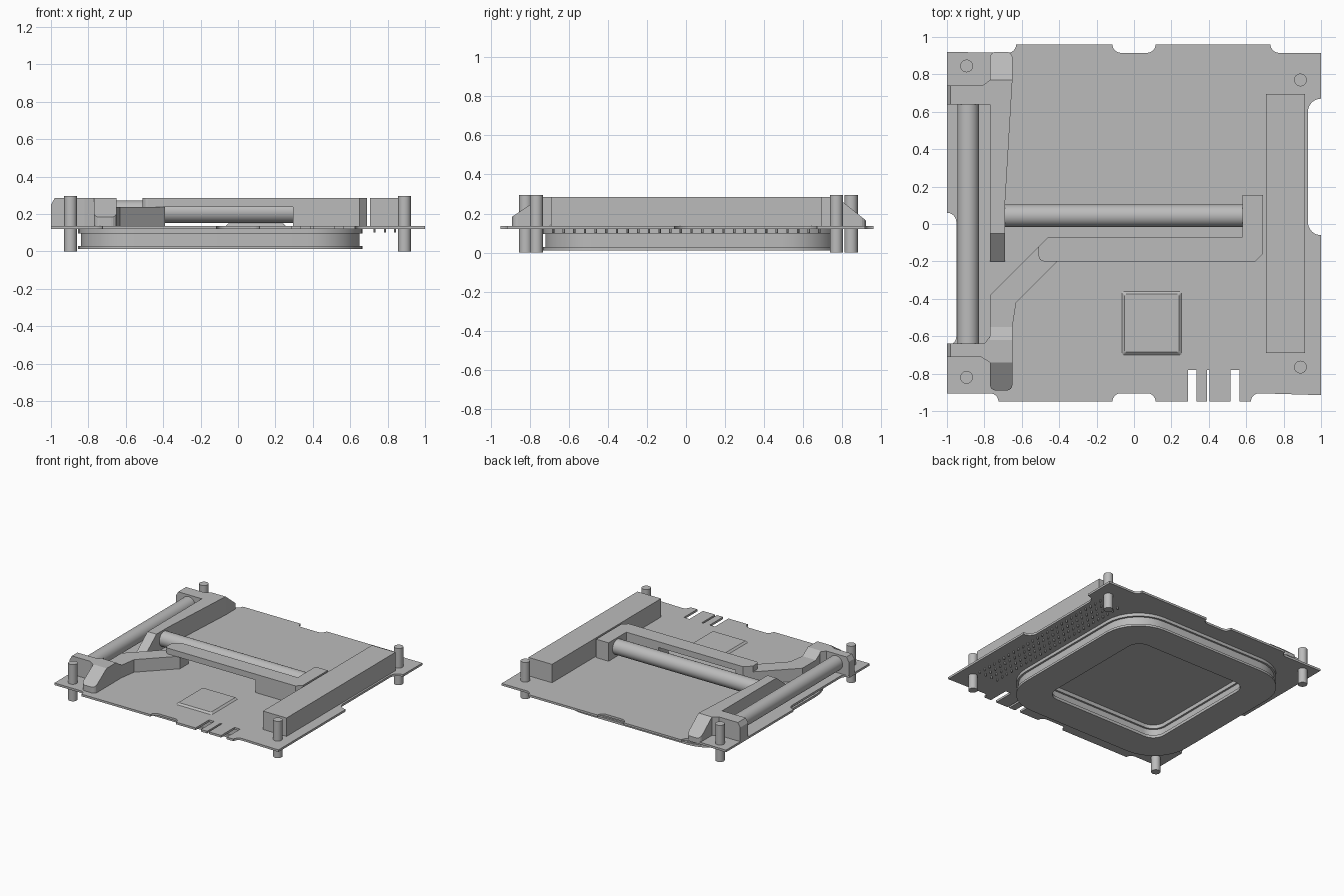
import bpy, bmesh
from math import radians, sin, cos
from mathutils import Matrix, Vector

if "Cube" in bpy.data.objects:
    bpy.data.objects.remove(bpy.data.objects["Cube"], do_unlink=True)

grey = bpy.data.materials.new("plain_grey")
grey.use_nodes = True
grey.diffuse_color = (0.5, 0.5, 0.5, 1)
grey.node_tree.nodes["Principled BSDF"].inputs["Base Color"].default_value = grey.diffuse_color

FLOOR, TOP, MID = 0.137, 0.285, 0.238   # board surface, full height, strut height


def finish(name, bm, smooth=False):
    bmesh.ops.recalc_face_normals(bm, faces=bm.faces[:])
    mesh = bpy.data.meshes.new(name)
    bm.to_mesh(mesh)
    bm.free()
    mesh.materials.append(grey)
    ob = bpy.data.objects.new(name, mesh)
    bpy.context.collection.objects.link(ob)
    if smooth:
        bpy.ops.object.select_all(action='DESELECT')
        ob.select_set(True)
        bpy.context.view_layer.objects.active = ob
        bpy.ops.object.shade_smooth_by_angle(angle=radians(35))
    return ob


def bridge(bm, loops, closed=False):
    """Join matching vertex loops with quads."""
    pairs = list(zip(loops, loops[1:] + loops[:1])) if closed else list(zip(loops, loops[1:]))
    for a, b in pairs:
        n = len(a)
        for i in range(n):
            bm.faces.new((a[i], a[(i + 1) % n], b[(i + 1) % n], b[i]))


def slab(name, outline, z0=FLOOR, z1=TOP, top=None):
    """Upright prism; top(y) gives a sloped upper face."""
    bm = bmesh.new()
    low = [bm.verts.new((x, y, z0)) for x, y in outline]
    high = [bm.verts.new((x, y, top(y) if top else z1)) for x, y in outline]
    bridge(bm, [low, high])
    bm.faces.new(low)
    bm.faces.new(high)
    return finish(name, bm)


def sweep(name, profile, a, b, axis):
    """Profile in (y, z) swept along x, or in (x, z) swept along y."""
    bm = bmesh.new()
    ends = [[bm.verts.new((d, p, z) if axis == 'x' else (p, d, z)) for p, z in profile] for d in (a, b)]
    bridge(bm, ends)
    for e in ends:
        bm.faces.new(e)
    return finish(name, bm)


def add_rod(bm, start, end, r, sides=32):
    s, e = Vector(start), Vector(end)
    turn = (e - s).to_track_quat('Z', 'Y').to_matrix().to_4x4()
    bmesh.ops.create_cone(bm, cap_ends=True, segments=sides, radius1=r, radius2=r,
                          depth=(e - s).length, matrix=Matrix.Translation((s + e) / 2) @ turn)


def rod(name, start, end, r):
    bm = bmesh.new()
    add_rod(bm, start, end, r)
    return finish(name, bm, True)


def arc(cx, cy, r, a, b, n=8):
    angles = [radians(a + (b - a) * i / n) for i in range(n + 1)]
    return [(cx + r * cos(t), cy + r * sin(t)) for t in angles]


def rounded(cx, cy, hx, hy, r):
    pts = []
    for sx, sy, a in ((1, 1, 0), (-1, 1, 90), (-1, -1, 180), (1, -1, 270)):
        pts += arc(cx + sx * (hx - r), cy + sy * (hy - r), r, a, a + 90)
    return pts


# Circuit board with edge notches and connector slots
R = 0.045
edge = [(-1, -0.905)] + arc(-0.77, -0.95, R, 90, 0)
edge += arc(-0.07, -0.95, R, 180, 90) + arc(0.07, -0.95, R, 90, 0)
for x0, x1 in ((0.288, 0.335), (0.39, 0.405), (0.515, 0.565)):
    edge += [(x0, -0.95), (x0, -0.78), (x1, -0.78), (x1, -0.95)]
edge += arc(0.67, -0.95, R, 180, 90) + [(1, -0.915)]
edge += arc(1, 0.01, 0.07, 270, 180) + arc(1, 0.6, 0.07, 180, 90) + [(1, 0.915)]
edge += arc(0.775, 0.96, R, 270, 180)
edge += arc(0.07, 0.96, R, 0, -90) + arc(-0.07, 0.96, R, 270, 180)
edge += arc(-0.675, 0.96, R, 0, -90) + [(-1, 0.92)]
edge += arc(-1, 0.01, 0.05, 90, 0) + arc(-1, -0.6, 0.05, 0, -90)
slab("board", edge, 0.12, FLOOR)

# Corner posts
for name, x, y in (("back_right_post", -0.895, 0.845), ("front_right_post", -0.895, -0.82),
                   ("back_left_post", 0.89, 0.77), ("front_left_post", 0.89, -0.765)):
    rod(name, (x, y, 0), (x, y, 0.295), 0.034)

# Connector block with rows of pins beneath
slab("connector_block", [(0.705, -0.69), (0.915, -0.69), (0.915, 0.695), (0.705, 0.695)])
bm = bmesh.new()
for i in range(4):
    for j in range(26):
        x, y = 0.73 + 0.055 * i, -0.68 + 0.0545 * j
        add_rod(bm, (x, y, 0.1), (x, y, 0.125), 0.006, 6)
finish("connector_pins", bm)

# Low chip with sloping sides
bm = bmesh.new()
loops = [[bm.verts.new((x, y, z)) for x, y in rounded(0.095, -0.53, h, h + 0.01, 0.01)]
         for h, z in ((0.16, FLOOR), (0.145, 0.15))]
bridge(bm, loops)
bm.faces.new(loops[1])
finish("chip", bm)

# Underside ring: flanged outside, grooved inside
bm = bmesh.new()
section = [(0.76, 0.012, 0.3), (0.76, 0.03, 0.3), (0.745, 0.03, 0.285), (0.745, 0.095, 0.285),
           (0.76, 0.095, 0.3), (0.76, 0.12, 0.3), (0.515, 0.12, 0.1), (0.515, 0.09, 0.1),
           (0.53, 0.09, 0.115), (0.53, 0.035, 0.115), (0.515, 0.035, 0.1), (0.515, 0.012, 0.1)]
loops = [[bm.verts.new((x, y, z)) for x, y in rounded(-0.095, 0.025, h, h, r)] for h, z, r in section]
bridge(bm, loops, closed=True)
finish("underside_ring", bm, True)

# Side rod and its end brackets
rod("side_rod", (-0.887, -0.65, 0.213), (-0.887, 0.65, 0.213), 0.058)
bracket = [(-1, FLOOR), (-0.77, FLOOR), (-0.77, TOP), (-0.98, TOP), (-1, 0.25)]
sweep("back_bracket", bracket, 0.64, 0.74, 'y')
sweep("front_bracket", bracket, -0.71, -0.64, 'y')
slab("front_gusset", [(-0.82, -0.71), (-0.77, -0.74), (-0.77, -0.6), (-0.8, -0.64)])

# Back arm, tapering forward, with sloped ends
slab("back_arm", [(-0.77, 0.77), (-0.81, 0.74), (-0.77, 0.74), (-0.77, -0.05),
                  (-0.69, -0.05), (-0.69, 0.1), (-0.65, 0.77)])
slab("back_arm_tail", [(-0.77, -0.2), (-0.69, -0.2), (-0.69, -0.05), (-0.77, -0.05)],
     top=lambda y: TOP + (y + 0.05) * 0.8)
slab("back_nose", [(-0.77, 0.77), (-0.65, 0.77)] + arc(-0.68, 0.89, 0.03, 0, 90, 4)
     + arc(-0.74, 0.89, 0.03, 90, 180, 4), top=lambda y: TOP - (y - 0.77) * 0.8)

# Front arm with nose, step and diagonal strut
sweep("front_arm", [(-0.74, FLOOR), (-0.55, FLOOR), (-0.55, MID), (-0.62, TOP), (-0.74, TOP)],
      -0.77, -0.65, 'x')
slab("front_nose", [(-0.65, -0.74), (-0.77, -0.74)] + arc(-0.74, -0.86, 0.03, 180, 270, 4)
     + arc(-0.68, -0.86, 0.03, 270, 360, 4), top=lambda y: TOP + (y + 0.74) * 0.68)
slab("diagonal_strut", [(-0.77, -0.55), (-0.65, -0.55), (-0.63, -0.42), (-0.41, -0.2),
                        (-0.39, -0.18), (-0.39, -0.07), (-0.46, -0.07), (-0.77, -0.38)], z1=MID)

# Centre rod under a raised rail with a hooked, full-height end
rod("centre_rod", (-0.7, 0.045, 0.213), (0.59, 0.045, 0.213), 0.06)
hook = [(0.65, -0.2), (0.69, -0.16), (0.69, 0.155), (0.58, 0.155), (0.58, -0.07)]
slab("rail", [(-0.46, -0.07), (-0.51, -0.12)] + arc(-0.48, -0.17, 0.03, 180, 270, 4) + hook, z0=MID)
slab("rail_leg", [(0.295, -0.07), (0.295, -0.2)] + hook, z1=MID)
